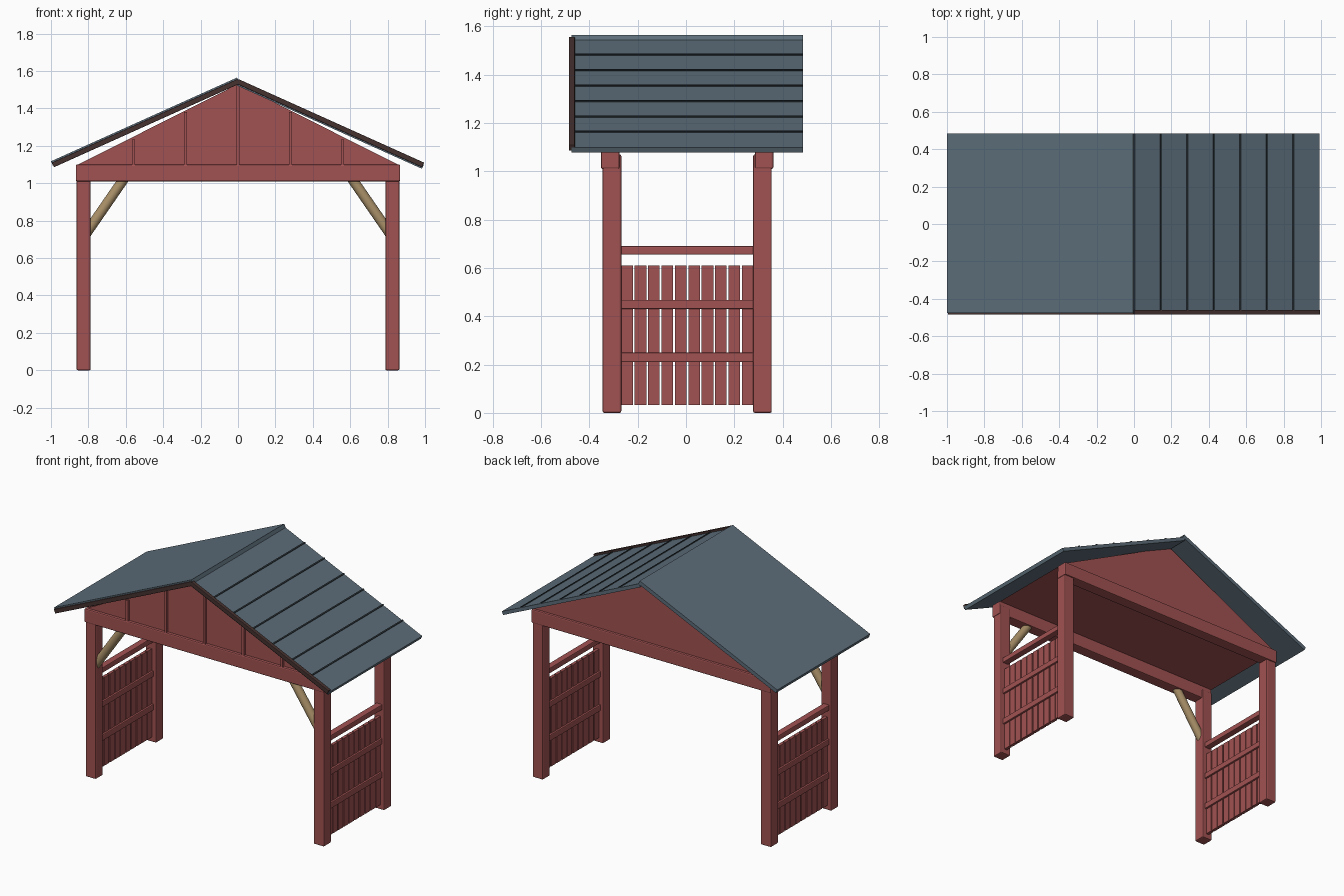
import bpy, bmesh, math
from mathutils import Vector

cube = bpy.data.objects.get("Cube")
if cube:
    bpy.data.objects.remove(cube, do_unlink=True)


def material(name, rgb):
    m = bpy.data.materials.new(name)
    m.use_nodes = True
    m.diffuse_color = (*rgb, 1)
    bsdf = next(n for n in m.node_tree.nodes if n.type == 'BSDF_PRINCIPLED')
    bsdf.inputs["Base Color"].default_value = (*rgb, 1)
    return m


RED = material("barn red", (0.36, 0.085, 0.085))
SLATE = material("slate blue", (0.107, 0.152, 0.19))
SEAM = material("dark slate", (0.025, 0.036, 0.043))
BROWN = material("dark brown", (0.06, 0.032, 0.03))
TAN = material("tan wood", (0.40, 0.28, 0.14))


def finish(name, bm, mat, bevel=0):
    bmesh.ops.recalc_face_normals(bm, faces=bm.faces)
    mesh = bpy.data.meshes.new(name)
    bm.to_mesh(mesh)
    bm.free()
    mesh.materials.append(mat)
    ob = bpy.data.objects.new(name, mesh)
    bpy.context.collection.objects.link(ob)
    if bevel:
        mod = ob.modifiers.new("Bevel", 'BEVEL')
        mod.width = bevel
        mod.segments = 2
    return ob


def box(name, x, y, z, mat, bevel=0):
    """Box given its (min, max) range on each axis."""
    bm = bmesh.new()
    bmesh.ops.create_cube(bm, size=1)
    for v in bm.verts:
        v.co = [(r[0] + r[1]) / 2 + c * (r[1] - r[0]) for c, r in zip(v.co, (x, y, z))]
    return finish(name, bm, mat, bevel)


def prism(name, profile, y0, y1, mat, bevel=0):
    """Extrude an x-z profile along y."""
    bm = bmesh.new()
    face = bm.faces.new([bm.verts.new((x, y0, z)) for x, z in profile])
    ext = bmesh.ops.extrude_face_region(bm, geom=[face])["geom"]
    bmesh.ops.translate(bm, vec=(0, y1 - y0, 0),
                        verts=[g for g in ext if isinstance(g, bmesh.types.BMVert)])
    return finish(name, bm, mat, bevel)


PITCH = 0.45
ANGLE = math.atan(PITCH)


def sloped_board(name, side, x, z, run, thick, y, mat, bevel=0):
    """Board running down the roof pitch from its upper edge at (x, z)."""
    dx, dz = thick * math.sin(ANGLE), thick * math.cos(ANGLE)
    pts = [(x, z), (x + run, z - run * PITCH),
           (x + run - dx, z - run * PITCH - dz), (x - dx, z - dz)]
    return prism(name, [(side * px, pz) for px, pz in pts], *y, mat, bevel)


# Posts and cross beams
for label, y, beam_y in (("front", (-0.345, -0.268), (-0.352, -0.275)),
                         ("back", (0.278, 0.355), (0.285, 0.362))):
    for side, s in (("left", 1), ("right", -1)):
        box(f"{label}_{side}_post", sorted((s * 0.788, s * 0.863)), y, (0, 1.07), RED, 0.007)
    box(f"{label}_beam", (-0.867, 0.867), beam_y, (1.01, 1.1), RED, 0.007)

# Gable body under the roof
prism("gable_body", [(-0.865, 1.095), (0.865, 1.095), (0, 1.53)], -0.335, 0.347, RED)

# Gable battens on the front
for i in range(-2, 3):
    x = i * 0.28
    top = 1.525 - abs(i) * 0.1455
    box(f"gable_batten_{i + 3}", (x - 0.008, x + 0.008), (-0.35, -0.33), (1.09, top), RED)

# Round diagonal braces
for side, s in (("left", 1), ("right", -1)):
    a, b = Vector((s * 0.84, -0.31, 0.69)), Vector((s * 0.595, -0.31, 1.045))
    bm = bmesh.new()
    bmesh.ops.create_cone(bm, cap_ends=True, segments=20, radius1=0.027,
                          radius2=0.027, depth=(b - a).length)
    rot = (b - a).to_track_quat('Z', 'Y').to_matrix()
    bmesh.ops.rotate(bm, verts=bm.verts, matrix=rot)
    bmesh.ops.translate(bm, verts=bm.verts, vec=(a + b) / 2)
    brace = finish(f"{side}_brace", bm, TAN)
    bpy.ops.object.select_all(action='DESELECT')
    brace.select_set(True)
    bpy.context.view_layer.objects.active = brace
    bpy.ops.object.shade_smooth_by_angle()

# Side fences
for side, s in (("left", 1), ("right", -1)):
    cx = s * 0.827
    for i in range(10):
        y = -0.268 + i * 0.0555
        box(f"{side}_fence_plank_{i + 1}", (cx - 0.01, cx + 0.01), (y, y + 0.048),
            (0.032, 0.61), RED)
    for label, z in (("lower", (0.21, 0.25)), ("middle", (0.43, 0.468)), ("top", (0.655, 0.69))):
        box(f"{side}_{label}_rail", (cx - 0.022, cx + 0.022), (-0.275, 0.285), z, RED, 0.005)

# Roof slabs: the right one laps over the left one at the ridge
ROOF_Y = (-0.475, 0.485)
sloped_board("right_roof", -1, 0.005, 1.565, 0.995, 0.025, ROOF_Y, SLATE)
sloped_board("left_roof", 1, 0, 1.545, 0.993, 0.023, ROOF_Y, SLATE)

# Raised seams on the left slope
for i in range(1, 7):
    x = i * 0.1417
    sloped_board(f"roof_seam_{i}", 1, x, 1.551 - x * PITCH, 0.008, 0.008, ROOF_Y, SEAM)

# Front trim boards
for side, s in (("left", 1), ("right", -1)):
    sloped_board(f"{side}_roof_trim", s, 0.002, 1.557, 0.993, 0.027, (-0.485, -0.46),
                 BROWN, 0.003)
